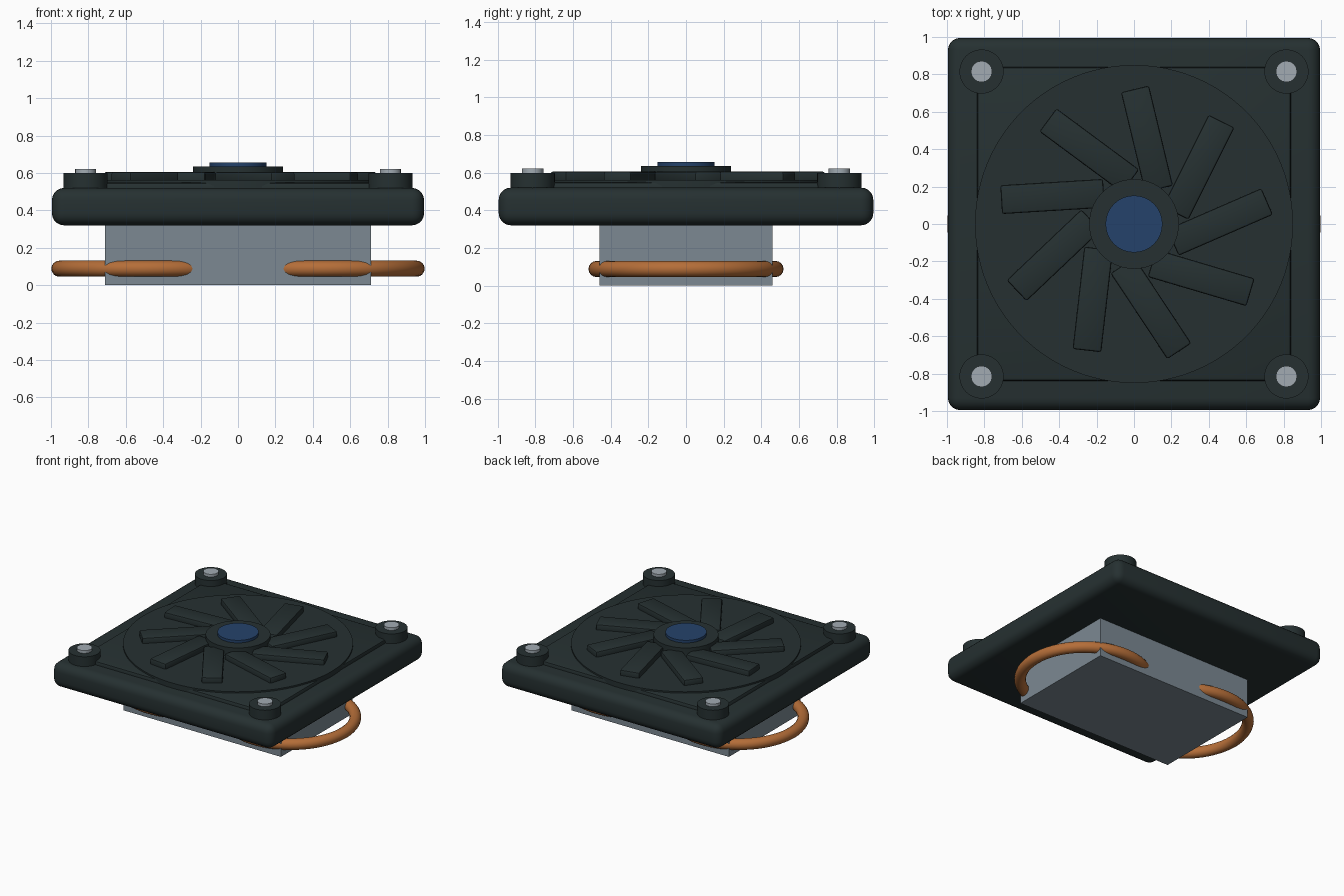
import bpy
import math
from mathutils import Matrix, Vector

cube = bpy.data.objects.get("Cube")
if cube:
    bpy.data.objects.remove(cube, do_unlink=True)


def material(name, r, g, b):
    m = bpy.data.materials.new(name)
    m.use_nodes = True
    m.diffuse_color = (r, g, b, 1)
    m.node_tree.nodes["Principled BSDF"].inputs["Base Color"].default_value = (r, g, b, 1)
    return m


plastic = material("dark_plastic", 0.019, 0.030, 0.031)
aluminium = material("brushed_aluminium", 0.20, 0.25, 0.29)
copper = material("copper", 0.46, 0.155, 0.04)
steel = material("bright_steel", 0.36, 0.41, 0.45)
blue = material("blue_sticker", 0.018, 0.055, 0.145)


def finish(name, mat, bevel=0, segments=1):
    """Name and colour the active object, round its edges and smooth it."""
    ob = bpy.context.object
    ob.name = ob.data.name = name
    ob.data.materials.append(mat)
    if bevel:
        mod = ob.modifiers.new("rounded_edges", "BEVEL")
        mod.width = bevel
        mod.segments = segments
        mod.limit_method = "ANGLE"
        bpy.ops.object.modifier_apply(modifier=mod.name)
    bpy.ops.object.shade_smooth_by_angle(angle=math.radians(35))
    return ob


def box(name, mat, half_x, half_y, z0, z1, bevel=0, segments=1):
    bpy.ops.mesh.primitive_cube_add(size=2)
    size = Matrix.Diagonal((half_x, half_y, (z1 - z0) / 2, 1))
    bpy.context.object.data.transform(Matrix.Translation((0, 0, (z0 + z1) / 2)) @ size)
    return finish(name, mat, bevel, segments)


def disc(name, mat, radius, z0, z1, x=0, y=0, sides=64, bevel=0):
    bpy.ops.mesh.primitive_cylinder_add(vertices=sides, radius=radius, depth=z1 - z0,
                                        location=(x, y, (z0 + z1) / 2))
    return finish(name, mat, bevel)


# Heatsink block and the square fan frame above it
box("heatsink", aluminium, 0.71, 0.46, 0, 0.34)
box("fan_frame", plastic, 0.995, 0.995, 0.32, 0.52, 0.065, 5)
box("raised_panel", plastic, 0.84, 0.84, 0.48, 0.55, 0.02, 2)
disc("fan_disc", plastic, 0.85, 0.5, 0.562, sides=96)

# Heat pipe loops, partly buried in the block
for side, label in ((1, "left"), (-1, "right")):
    bpy.ops.mesh.primitive_torus_add(major_radius=0.475, minor_radius=0.043,
                                     major_segments=64, minor_segments=16,
                                     location=(side * 0.48, 0, 0.088))
    finish(label + "_heat_pipe", copper)

# Slanted blades around the hub
BLADES = 9
LENGTH = 0.55
slant = Matrix.Rotation(math.radians(13.5), 4, "Z")
tip = Vector((0.005, 0.722, 0))
for i in range(BLADES):
    blade = box("fan_blade", plastic, 0.077, LENGTH / 2, 0.54, 0.606, 0.012, 2)
    turn = Matrix.Rotation(i * math.tau / BLADES, 4, "Z")
    blade.matrix_world = (turn @ Matrix.Translation(tip) @ slant
                          @ Matrix.Translation((0, -LENGTH / 2, 0)))

# Hub and its round sticker
disc("fan_hub", plastic, 0.24, 0.54, 0.635)
disc("hub_sticker", blue, 0.152, 0.62, 0.656, sides=48)

# Corner bosses with screws
for x in (-0.815, 0.815):
    for y in (-0.815, 0.815):
        disc("corner_boss", plastic, 0.118, 0.48, 0.599, x, y, 40)
        disc("corner_screw", steel, 0.057, 0.58, 0.621, x, y, 16)
